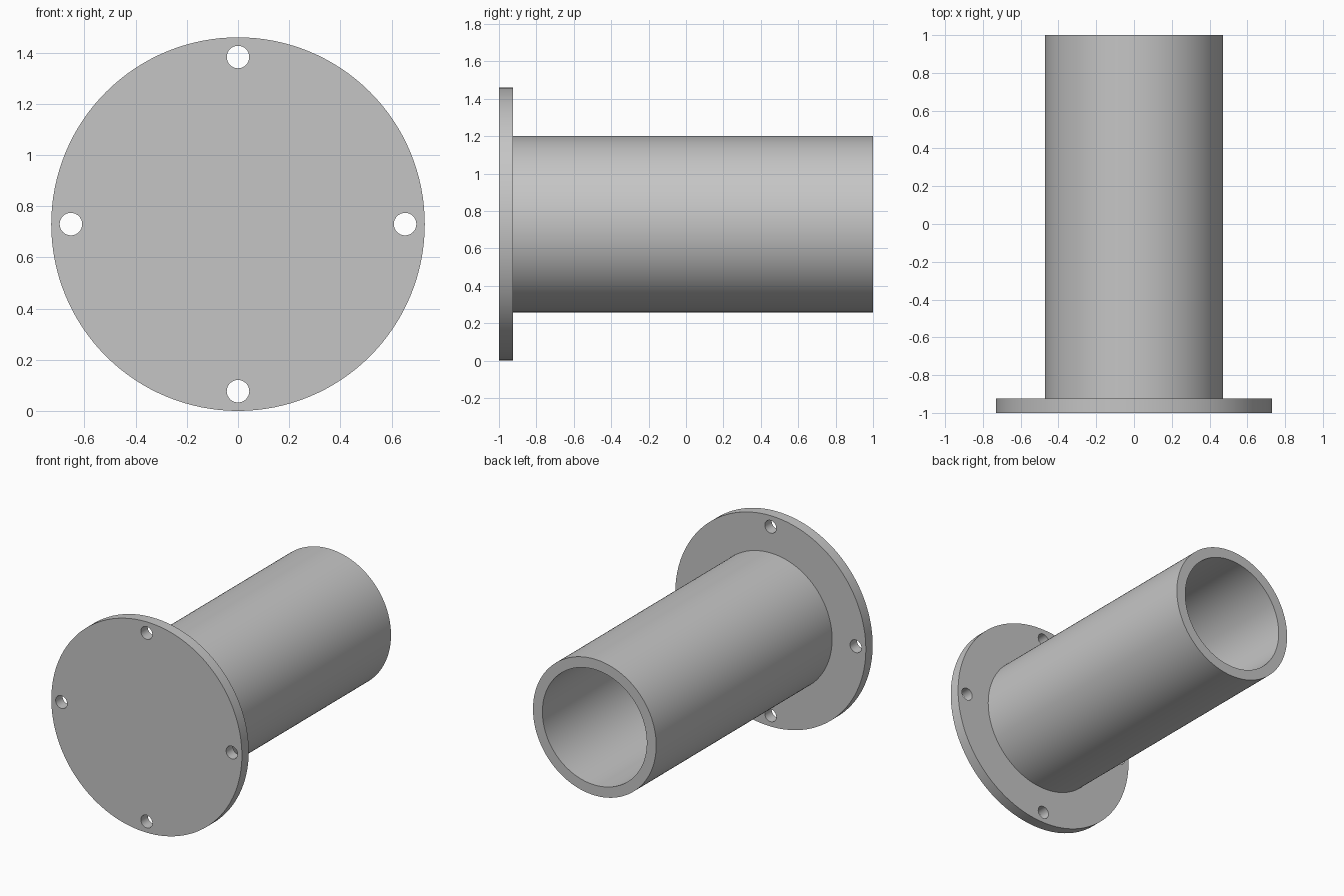
import bpy
import bmesh
from math import cos, sin, pi, radians
from mathutils import Matrix

cube = bpy.data.objects.get("Cube")
if cube:
    bpy.data.objects.remove(cube, do_unlink=True)

FLANGE_R, TUBE_R, BORE_R = 0.73, 0.472, 0.40
FRONT, FLANGE_BACK, BACK = -1.0, -0.925, 1.0
BOLT_CIRCLE, HOLE_R = 0.653, 0.044
SINK = 0.02

grey = bpy.data.materials.new("plain_grey")
grey.use_nodes = True
colour = (0.56, 0.56, 0.56, 1)
grey.diffuse_color = colour
grey.node_tree.nodes["Principled BSDF"].inputs["Base Color"].default_value = colour


def make_object(name, bm):
    bmesh.ops.recalc_face_normals(bm, faces=bm.faces)
    mesh = bpy.data.meshes.new(name)
    bm.to_mesh(mesh)
    bm.free()
    mesh.materials.append(grey)
    obj = bpy.data.objects.new(name, mesh)
    bpy.context.collection.objects.link(obj)
    return obj


def add_disc(bm, radius, y0, y1, x, z, segments):
    """Solid cylinder lying along y."""
    place = Matrix.Translation((x, (y0 + y1) / 2, z)) @ Matrix.Rotation(pi / 2, 4, "X")
    bmesh.ops.create_cone(bm, cap_ends=True, segments=segments, radius1=radius,
                          radius2=radius, depth=y1 - y0, matrix=place)


def activate(obj):
    bpy.ops.object.select_all(action="DESELECT")
    obj.select_set(True)
    bpy.context.view_layer.objects.active = obj


# Flange plate with four bolt holes
bm = bmesh.new()
add_disc(bm, FLANGE_R, FRONT, FLANGE_BACK, 0, FLANGE_R, 128)
flange = make_object("flange", bm)

bm = bmesh.new()
for i in range(4):
    a = i * pi / 2
    add_disc(bm, HOLE_R, FRONT - 0.1, FLANGE_BACK + 0.1,
             BOLT_CIRCLE * cos(a), FLANGE_R + BOLT_CIRCLE * sin(a), 32)
cutter = make_object("bolt_hole_cutter", bm)
cutter.hide_render = True

cut = flange.modifiers.new("bolt_holes", "BOOLEAN")
cut.operation = "DIFFERENCE"
cut.solver = "EXACT"
cut.object = cutter
activate(flange)
bpy.ops.object.modifier_apply(modifier=cut.name)
bpy.data.objects.remove(cutter, do_unlink=True)

# Open tube: a closed wall section swept around the y axis
bm = bmesh.new()
section = [(TUBE_R, FLANGE_BACK - SINK), (TUBE_R, BACK),
           (BORE_R, BACK), (BORE_R, FLANGE_BACK - SINK)]
verts = [bm.verts.new((r, y, FLANGE_R)) for r, y in section]
edges = [bm.edges.new((verts[i], verts[(i + 1) % 4])) for i in range(4)]
bmesh.ops.spin(bm, geom=verts + edges, cent=(0, 0, FLANGE_R), axis=(0, 1, 0),
               angle=2 * pi, steps=128, use_merge=True)
bmesh.ops.remove_doubles(bm, verts=bm.verts, dist=0.0001)
tube = make_object("tube", bm)

# Smooth round walls, crisp rims
for obj in (flange, tube):
    activate(obj)
    bpy.ops.object.shade_smooth_by_angle(angle=radians(30))
